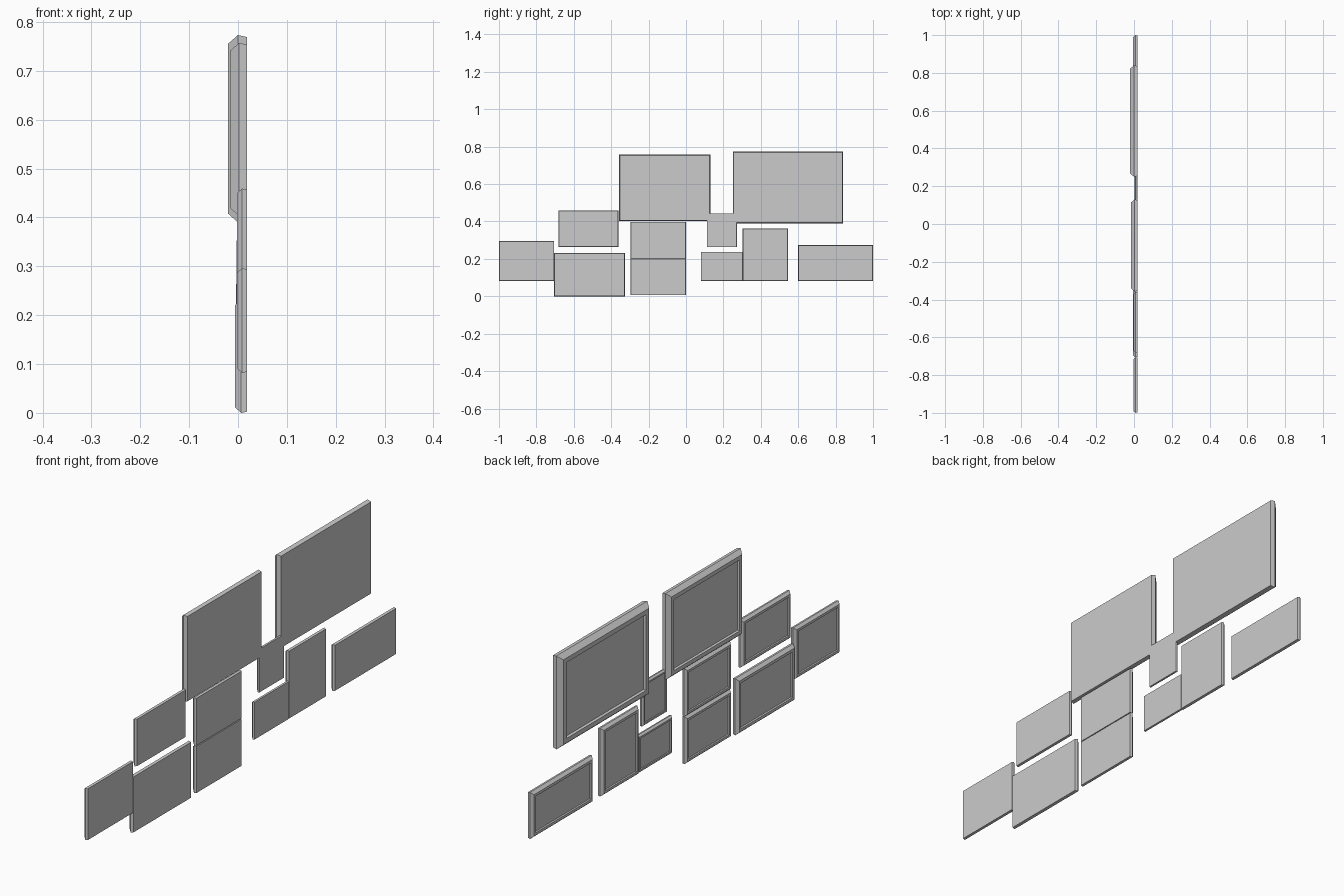
import bpy
import bmesh
from math import sqrt

cube = bpy.data.objects.get("Cube")
if cube:
    bpy.data.objects.remove(cube, do_unlink=True)

# Single plain grey for every panel
grey = bpy.data.materials.new("light_grey")
grey.use_nodes = True
grey.diffuse_color = (0.6, 0.6, 0.6, 1)
grey.node_tree.nodes["Principled BSDF"].inputs["Base Color"].default_value = (0.6, 0.6, 0.6, 1)

FRONT_X = 0.018   # plane shared by all flat faces

# Frame profile: (distance behind the flat face, inset from the outline),
# both as fractions of the panel's thickness
PROFILE = [
    (0.0, 0.1),     # flat face edge
    (0.48, 0.0),    # widest line of the frame
    (1.0, 0.46),    # chamfered edge
    (1.0, 0.95),    # inner lip
    (0.72, 1.0),    # recessed centre
]


def add_panel(name, y0, y1, z0, z1):
    """Rectangular tile with a flat face, chamfered frame and sunken centre."""
    thick = 0.08 * sqrt((y1 - y0) * (z1 - z0))
    bm = bmesh.new()
    rings = []
    for depth, inset in PROFILE:
        x, i = FRONT_X - depth * thick, inset * thick
        corners = [(y0 + i, z0 + i), (y1 - i, z0 + i),
                   (y1 - i, z1 - i), (y0 + i, z1 - i)]
        rings.append([bm.verts.new((x, y, z)) for y, z in corners])
    bm.faces.new(rings[0])
    for a, b in zip(rings, rings[1:]):
        for k in range(4):
            n = (k + 1) % 4
            bm.faces.new((a[k], b[k], b[n], a[n]))
    bm.faces.new(rings[-1][::-1])
    bmesh.ops.recalc_face_normals(bm, faces=bm.faces)
    mesh = bpy.data.meshes.new(name)
    bm.to_mesh(mesh)
    bm.free()
    mesh.materials.append(grey)
    bpy.context.collection.objects.link(bpy.data.objects.new(name, mesh))


# Panel outlines: y range, z range
PANELS = {
    "large_panel_back": (0.25, 0.84, 0.39, 0.773),
    "large_panel_middle": (-0.357, 0.13, 0.403, 0.757),
    "upper_panel_front": (-0.682, -0.362, 0.263, 0.459),
    "lower_panel_end": (-1.0, -0.705, 0.082, 0.296),
    "lower_panel_front": (-0.705, -0.327, 0.0, 0.232),
    "centre_panel_top": (-0.297, 0.0, 0.201, 0.398),
    "centre_panel_bottom": (-0.297, 0.0, 0.006, 0.201),
    "small_panel_high": (0.112, 0.272, 0.263, 0.443),
    "small_panel_low": (0.08, 0.303, 0.082, 0.238),
    "tall_panel": (0.303, 0.546, 0.082, 0.362),
    "lower_panel_back": (0.6, 1.0, 0.082, 0.273),
}
for panel_name, outline in PANELS.items():
    add_panel(panel_name, *outline)
